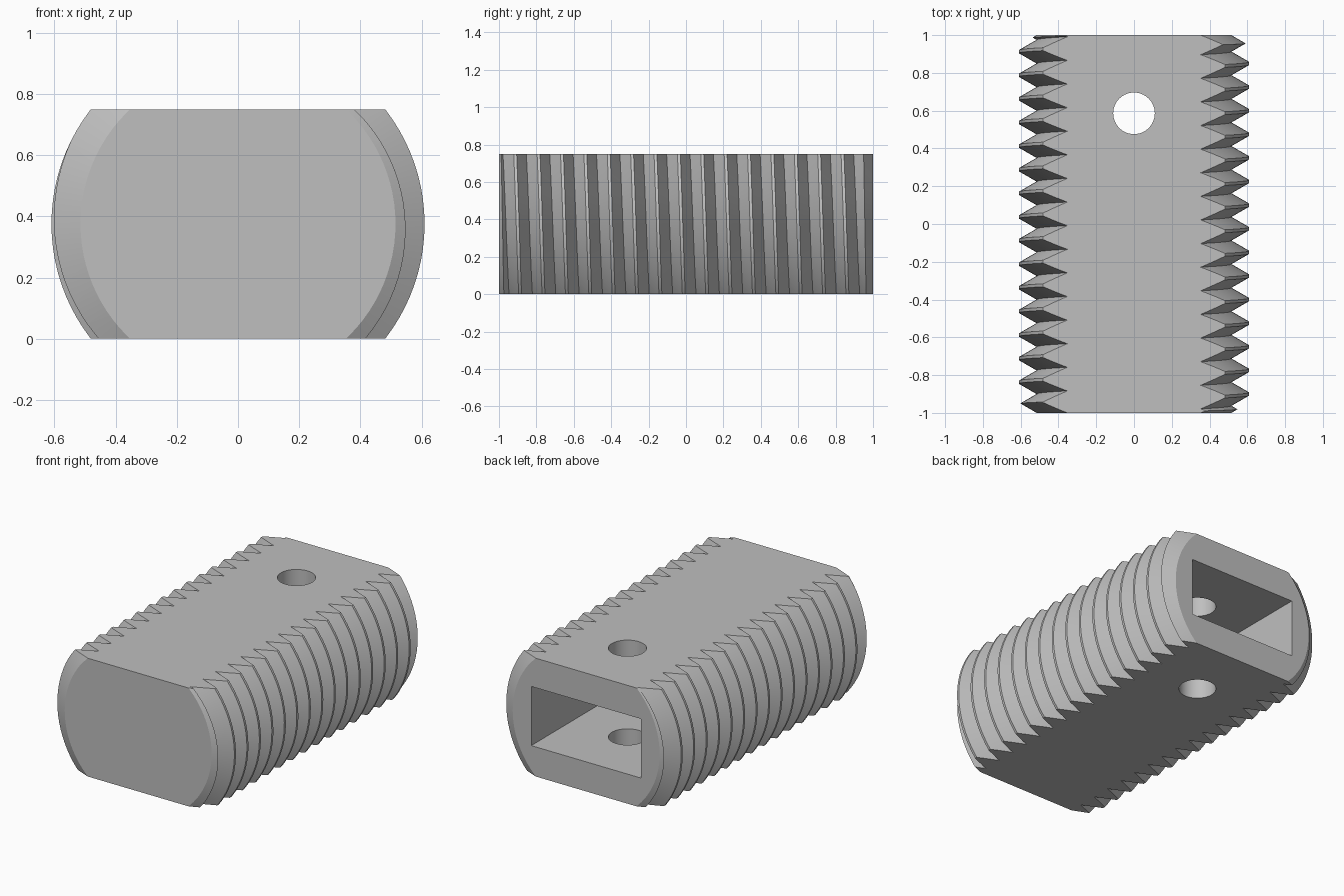
import bpy, bmesh, math
from mathutils import Matrix

cube = bpy.data.objects.get("Cube")
if cube:
    bpy.data.objects.remove(cube, do_unlink=True)

HEIGHT = 0.75
MID = HEIGHT / 2
CREST, ROOT = 0.61, 0.515
PITCH, TURNS, STEPS = 0.125, 18, 96
TOP_CREST = 1.1            # crest position at angle zero, beyond the back end

steel = bpy.data.materials.new("grey steel")
steel.use_nodes = True
colour = (0.52, 0.52, 0.52, 1)
steel.diffuse_color = colour
steel.node_tree.nodes["Principled BSDF"].inputs["Base Color"].default_value = colour


def finish(name, bm):
    bmesh.ops.recalc_face_normals(bm, faces=bm.faces[:])
    mesh = bpy.data.meshes.new(name)
    bm.to_mesh(mesh)
    bm.free()
    mesh.materials.append(steel)
    obj = bpy.data.objects.new(name, mesh)
    bpy.context.collection.objects.link(obj)
    return obj


def box(name, size, centre):
    bm = bmesh.new()
    bmesh.ops.create_cube(bm, size=1)
    bmesh.ops.scale(bm, vec=size, verts=bm.verts)
    bmesh.ops.translate(bm, vec=centre, verts=bm.verts)
    return finish(name, bm)


def combine(target, tool, operation):
    tool.hide_render = True
    mod = target.modifiers.new(tool.name, "BOOLEAN")
    mod.operation, mod.solver, mod.object = operation, "EXACT", tool
    bpy.context.view_layer.objects.active = target
    bpy.ops.object.modifier_apply(modifier=mod.name)
    bpy.data.objects.remove(tool, do_unlink=True)


# Screw thread: a sharp-rooted, flat-crested profile swept along a helix
bm = bmesh.new()


def helix(radius, offset, count):
    row = []
    for i in range(count + 1):
        a = math.tau * i / STEPS
        y = TOP_CREST + offset - PITCH * i / STEPS
        row.append(bm.verts.new((radius * math.cos(a), y, MID + radius * math.sin(a))))
    return row


last = TURNS * STEPS
root = helix(ROOT, PITCH / 2, last + STEPS)
crest_a = helix(CREST, PITCH / 16, last)
crest_b = helix(CREST, -PITCH / 16, last)
for i in range(last):
    strip = [(r[i], r[i + 1]) for r in (root, crest_a, crest_b, root[STEPS:])]
    for (p, p_next), (q, q_next) in zip(strip, strip[1:]):
        bm.faces.new((p, q, q_next, p_next))
for i, y in ((0, 1.3), (last, -1.3)):
    apex = bm.verts.new((0, y, MID))
    loop = root[i:i + STEPS + 1] + [crest_b[i], crest_a[i]]
    for p, q in zip(loop, loop[1:] + loop[:1]):
        bm.faces.new((apex, p, q))
body = finish("threaded_body", bm)

# Blank with chamfered ends
bm = bmesh.new()
outer = 0.63
chamfer = (outer - ROOT) / math.sqrt(3)
rings = []
for radius, y in ((ROOT, -1), (outer, chamfer - 1), (outer, 1 - chamfer), (ROOT, 1)):
    rings.append([bm.verts.new((radius * math.cos(math.tau * k / STEPS), y,
                                MID + radius * math.sin(math.tau * k / STEPS)))
                  for k in range(STEPS)])
for r, s in zip(rings, rings[1:]):
    for k in range(STEPS):
        n = (k + 1) % STEPS
        bm.faces.new((r[k], r[n], s[n], s[k]))
bm.faces.new(rings[0])
bm.faces.new(rings[-1])
combine(body, finish("chamfered_blank", bm), "INTERSECT")

# Flat top and bottom
combine(body, box("flats", (2, 3, HEIGHT), (0, 0, MID)), "INTERSECT")

# Rectangular pocket in the back end
depth = 1.0
combine(body, box("pocket", (0.77, depth + 0.2, 0.375), (0, 1.1 - depth / 2, MID)), "DIFFERENCE")

# Cross hole through both flats
bm = bmesh.new()
bmesh.ops.create_cone(bm, cap_ends=True, segments=64, radius1=0.11, radius2=0.11, depth=2,
                      matrix=Matrix.Translation((0, 0.586, MID)))
combine(body, finish("cross_hole", bm), "DIFFERENCE")

# Smooth threads, crisp edges
bpy.ops.object.select_all(action="DESELECT")
body.select_set(True)
bpy.context.view_layer.objects.active = body
bpy.ops.object.shade_smooth_by_angle(angle=math.radians(25))
